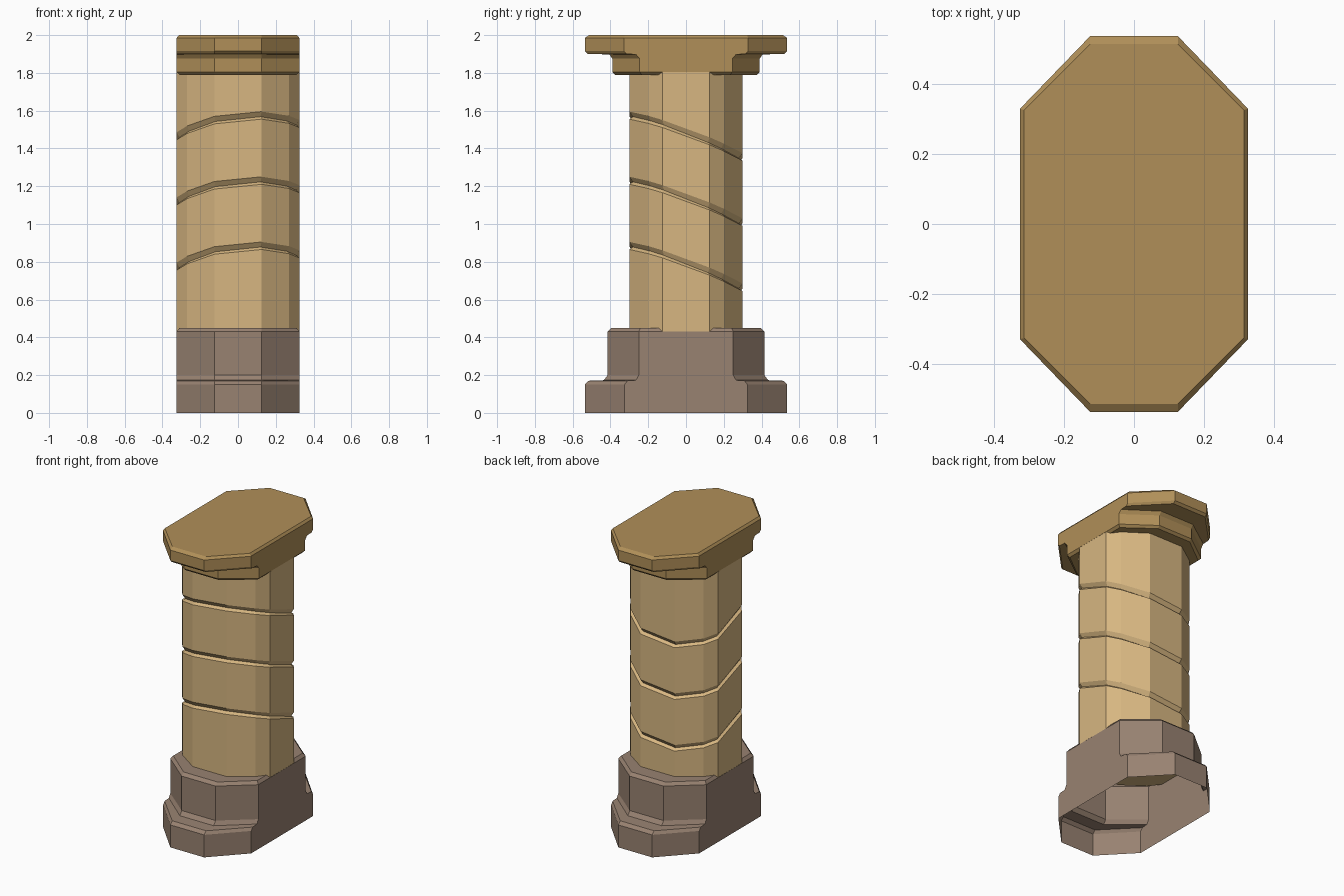
import bpy, bmesh

old = bpy.data.objects.get("Cube")
if old:
    bpy.data.objects.remove(old, do_unlink=True)


def material(name, rgb):
    m = bpy.data.materials.new(name)
    m.use_nodes = True
    m.diffuse_color = (*rgb, 1)
    m.node_tree.nodes["Principled BSDF"].inputs["Base Color"].default_value = (*rgb, 1)
    return m


def mirror_quarter(quarter):
    """Closed outline from the points of its +x +y quarter, going counter-clockwise."""
    back = quarter + [(-x, y) for x, y in reversed(quarter)]
    return back + [(-x, -y) for x, y in back]


def loft(name, rings, mat, cap_bottom=True):
    """Skin a stack of equal-sized rings, listed from bottom to top."""
    bm = bmesh.new()
    loops = [[bm.verts.new(p) for p in ring] for ring in rings]
    n = len(loops[0])
    for low, high in zip(loops, loops[1:]):
        for i in range(n):
            j = (i + 1) % n
            bm.faces.new((low[i], low[j], high[j], high[i]))
    bm.faces.new(loops[-1])
    if cap_bottom:
        bm.faces.new(loops[0][::-1])
    mesh = bpy.data.meshes.new(name)
    bm.to_mesh(mesh)
    bm.free()
    mesh.materials.append(mat)
    ob = bpy.data.objects.new(name, mesh)
    bpy.context.collection.objects.link(ob)
    return ob


def tier_ring(z, side, end, corner, flat=0.125):
    return [(x, y, z) for x, y in mirror_quarter([(side, corner), (flat, end)])]


tan = material("tan stone", (0.68, 0.47, 0.22))
ochre = material("ochre stone", (0.434, 0.275, 0.098))
brown = material("brown stone", (0.314, 0.223, 0.165))

# Stepped base, open underneath
loft("base", [tier_ring(*r) for r in (
    (0, .325, .535, .325), (.15, .325, .535, .325), (.17, .325, .515, .31),
    (.173, .325, .435, .265), (.2, .325, .415, .25), (.43, .325, .415, .25),
    (.45, .31, .395, .24))], brown, cap_bottom=False)

# Stepped cap with chamfered edges
loft("cap", [tier_ring(*r) for r in (
    (1.79, .31, .375, .235), (1.805, .325, .39, .245), (1.875, .325, .39, .245),
    (1.898, .325, .405, .265), (1.9, .325, .52, .315), (1.915, .325, .535, .328),
    (1.985, .325, .535, .328), (2, .313, .513, .325))], ochre)

# Twelve-sided shaft with three slanted V grooves
outline = mirror_quarter([(.3245, .125), (.27, .2), (.125, .3)])


def slanted(z, sx=1, sy=1):
    return [(x * sx, y * sy, z + .1 * x - .367 * y) for x, y in outline]


shaft = [[(x, y, .39) for x, y in outline]]
for k in (2, 1, 0):
    top = 1.4725 - .345 * k
    shaft += [slanted(top - .04), slanted(top - .027, .955, .935), slanted(top)]
shaft.append([(x, y, 1.82) for x, y in outline])
loft("shaft", shaft, tan)
